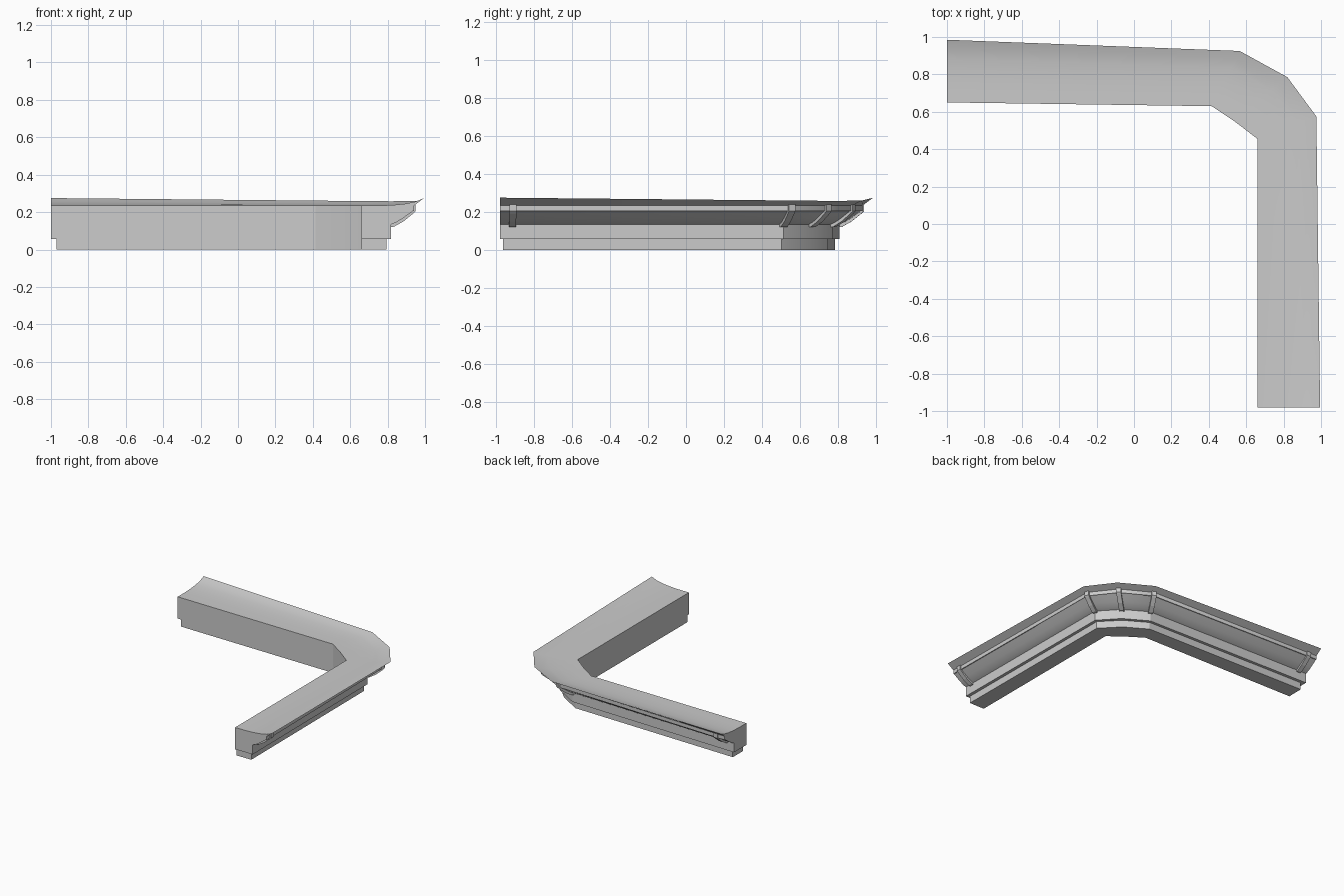
import bpy, bmesh
from mathutils import Vector

if "Cube" in bpy.data.objects:
    bpy.data.objects.remove(bpy.data.objects["Cube"])

# Stations along the L-shaped run: inner edge, eave edge, eave height
STATIONS = [
    (Vector((-1.0, 0.65)), Vector((-1.0, 0.985)), 0.275),
    (Vector((0.415, 0.63)), Vector((0.565, 0.925)), 0.260),
    (Vector((0.54, 0.547)), Vector((0.82, 0.785)), 0.258),
    (Vector((0.66, 0.455)), Vector((0.975, 0.575)), 0.260),
    (Vector((0.66, -0.98)), Vector((0.995, -0.98)), 0.275),
]


def between(a, b, f):
    return (a[0].lerp(b[0], f), a[1].lerp(b[1], f), a[2] + (b[2] - a[2]) * f)


def finish(name, bm, smooth=True):
    bmesh.ops.recalc_face_normals(bm, faces=bm.faces)
    me = bpy.data.meshes.new(name)
    bm.to_mesh(me)
    bm.free()
    ob = bpy.data.objects.new(name, me)
    bpy.context.collection.objects.link(ob)
    if smooth:
        bpy.ops.object.select_all(action='DESELECT')
        ob.select_set(True)
        bpy.context.view_layer.objects.active = ob
        bpy.ops.object.shade_smooth_by_angle(angle=0.5)
    return ob


def loft(name, profile, stations):
    """Closed profile of (fraction inner->eave, z) carried through all stations."""
    bm = bmesh.new()
    rings = []
    for inner, outer, top in stations:
        ring = []
        for t, z in profile:
            p = inner.lerp(outer, t)
            h = 0.235 + (z - 0.235) * (top - 0.235) / 0.04 if z > 0.235 else z
            ring.append(bm.verts.new((p.x, p.y, h)))
        rings.append(ring)
    n = len(profile)
    for a, b in zip(rings, rings[1:]):
        for i in range(n):
            j = (i + 1) % n
            bm.faces.new((a[i], a[j], b[j], b[i]))
    bm.faces.new(rings[0])
    bm.faces.new(rings[-1])
    return finish(name, bm)


# Upper moulding: wall, sloping cove, fascia and flared eave with dished top
loft("cornice_body", [
    (0.0, 0.057), (0.475, 0.057), (0.475, 0.135), (0.56, 0.146), (0.66, 0.167),
    (0.75, 0.188), (0.82, 0.205), (0.84, 0.205), (0.84, 0.235), (1.0, 0.275),
    (0.86, 0.256), (0.70, 0.245), (0.50, 0.238), (0.27, 0.235), (0.0, 0.235),
], STATIONS)

# Lower plinth, set back at the outer face and both ends
low = list(STATIONS)
low[0] = between(STATIONS[0], STATIONS[1], 0.02)
low[-1] = between(STATIONS[-1], STATIONS[-2], 0.012)
loft("lower_plinth", [(0.0, 0.0), (0.40, 0.0), (0.40, 0.057), (0.0, 0.057)], low)

# Brackets under the eave: one near each end and one at each bend
BRACKET = [(0.46, 0.12), (0.52, 0.122), (0.67, 0.15), (0.83, 0.193),
           (0.865, 0.205), (0.865, 0.239), (0.70, 0.239), (0.46, 0.20)]


def bracket(name, station, width=0.036):
    inner, outer, _ = station
    d = (outer - inner).normalized()
    side = Vector((-d.y, d.x)) * width / 2
    bm = bmesh.new()
    rings = []
    for s in (-1, 1):
        rings.append([bm.verts.new((*(inner.lerp(outer, t) + side * s), z)) for t, z in BRACKET])
    n = len(BRACKET)
    for i in range(n):
        j = (i + 1) % n
        bm.faces.new((rings[0][i], rings[0][j], rings[1][j], rings[1][i]))
    for r in rings:
        bm.faces.new(r)
    finish(name, bm, smooth=False)


spots = [between(STATIONS[0], STATIONS[1], 0.05), *STATIONS[1:4],
         between(STATIONS[-1], STATIONS[-2], 0.045)]
for k, s in enumerate(spots):
    bracket(f"bracket_{k + 1}", s)
